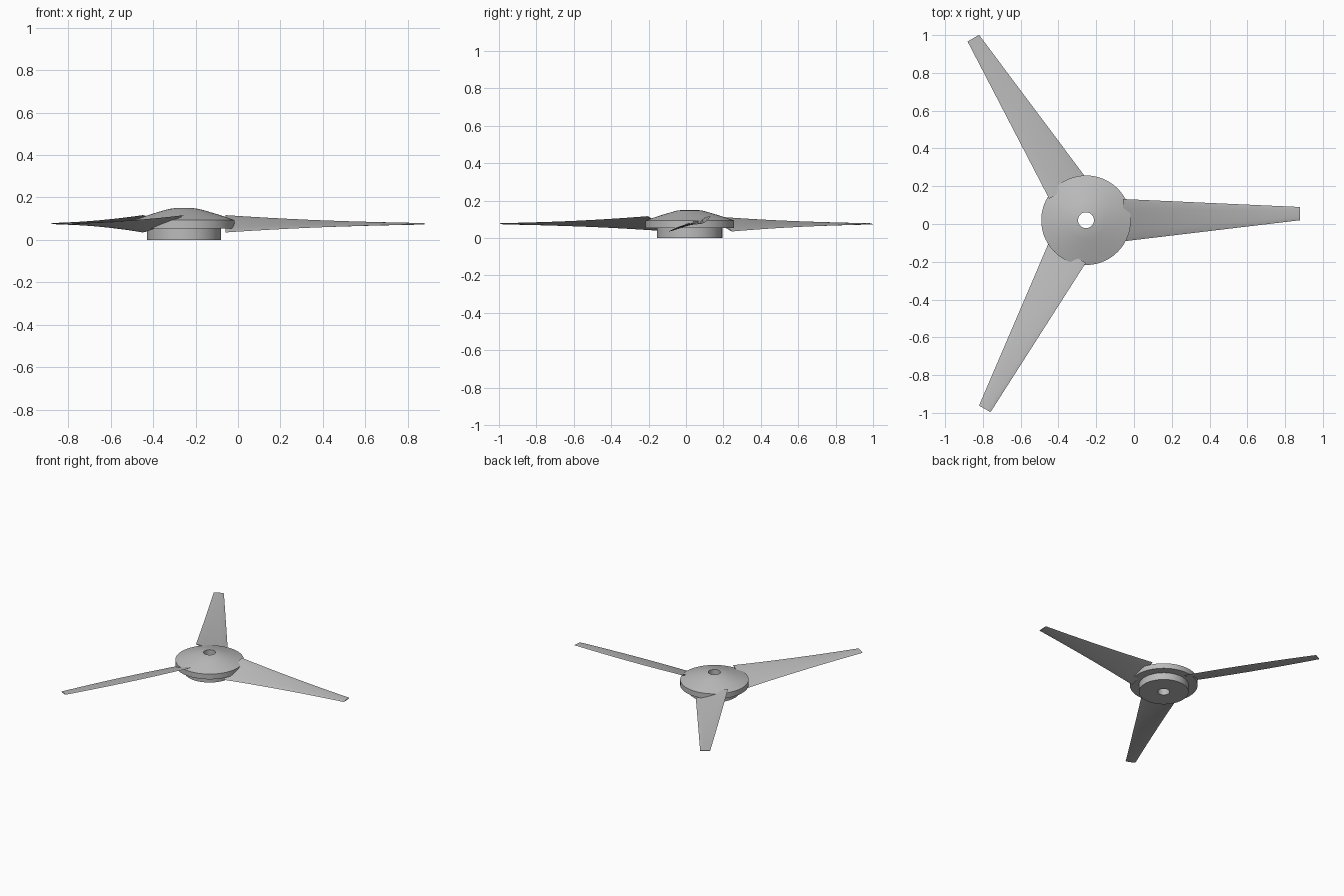
import bpy, bmesh, math
from mathutils import Matrix, Vector

if "Cube" in bpy.data.objects:
    bpy.data.objects.remove(bpy.data.objects["Cube"], do_unlink=True)

CENTRE = Vector((-0.254, 0.02, 0))

grey = bpy.data.materials.new("matte_grey")
grey.use_nodes = True
colour = (0.5, 0.5, 0.5, 1)
grey.diffuse_color = colour
grey.node_tree.nodes["Principled BSDF"].inputs["Base Color"].default_value = colour


def finish(bm, name, angle):
    """Turn a bmesh into a smooth-shaded object at the rotor centre."""
    bmesh.ops.recalc_face_normals(bm, faces=bm.faces)
    mesh = bpy.data.meshes.new(name)
    bm.to_mesh(mesh)
    bm.free()
    mesh.materials.append(grey)
    obj = bpy.data.objects.new(name, mesh)
    bpy.context.collection.objects.link(obj)
    obj.location = CENTRE
    bpy.ops.object.select_all(action="DESELECT")
    obj.select_set(True)
    bpy.context.view_layer.objects.active = obj
    bpy.ops.object.shade_smooth_by_angle(angle=math.radians(angle))
    return obj


def bridge(bm, rings, closed):
    """Skin successive rings of vertices with quads."""
    pairs = list(zip(rings, rings[1:]))
    if closed:
        pairs.append((rings[-1], rings[0]))
    for a, b in pairs:
        n = len(a)
        for i in range(n):
            j = (i + 1) % n
            bm.faces.new((a[i], a[j], b[j], b[i]))


def lathe(name, profile, steps=96):
    bm = bmesh.new()
    rings = []
    for r, z in profile:
        turn = [2 * math.pi * i / steps for i in range(steps)]
        rings.append([bm.verts.new((r * math.cos(t), r * math.sin(t), z)) for t in turn])
    bridge(bm, rings, closed=True)
    return finish(bm, name, 25)


def blade(name, turn, stations=14, half=6):
    """Tapered, twisted blade with a thin lens section."""
    bm = bmesh.new()
    rings = []
    for s in range(stations + 1):
        t = s / stations
        x = 0.196 + t * (1.133 - 0.196)
        lead = 0.112 - 0.042 * t
        trail = -0.112 + 0.112 * t
        mid, chord = (lead + trail) / 2, lead - trail
        pitch = math.tan(math.radians(20 - 16 * t))
        thick = 0.006 - 0.003 * t
        ring = []
        for k in range(2 * half):
            a = math.pi * k / half
            y = chord / 2 * math.cos(a)
            z = 0.076 + y * pitch + thick * math.sin(a)
            ring.append(bm.verts.new((x, mid + y, z)))
        rings.append(ring)
    bridge(bm, rings, closed=False)
    bm.faces.new(rings[0])
    bm.faces.new(rings[-1])
    bmesh.ops.rotate(bm, verts=bm.verts, cent=(0, 0, 0),
                     matrix=Matrix.Rotation(turn, 3, "Z"))
    return finish(bm, name, 40)


# Hub: lower collar, wide rim and domed cap around a through hole
lathe("hub", [(0.042, 0), (0.174, 0), (0.174, 0.054), (0.237, 0.054),
              (0.237, 0.094), (0.16, 0.12), (0.1, 0.138),
              (0.07, 0.146), (0.042, 0.15)])

# Three equally spaced blades
for i, label in enumerate(("left", "back_right", "front_right")):
    blade(label + "_blade", i * 2 * math.pi / 3)
